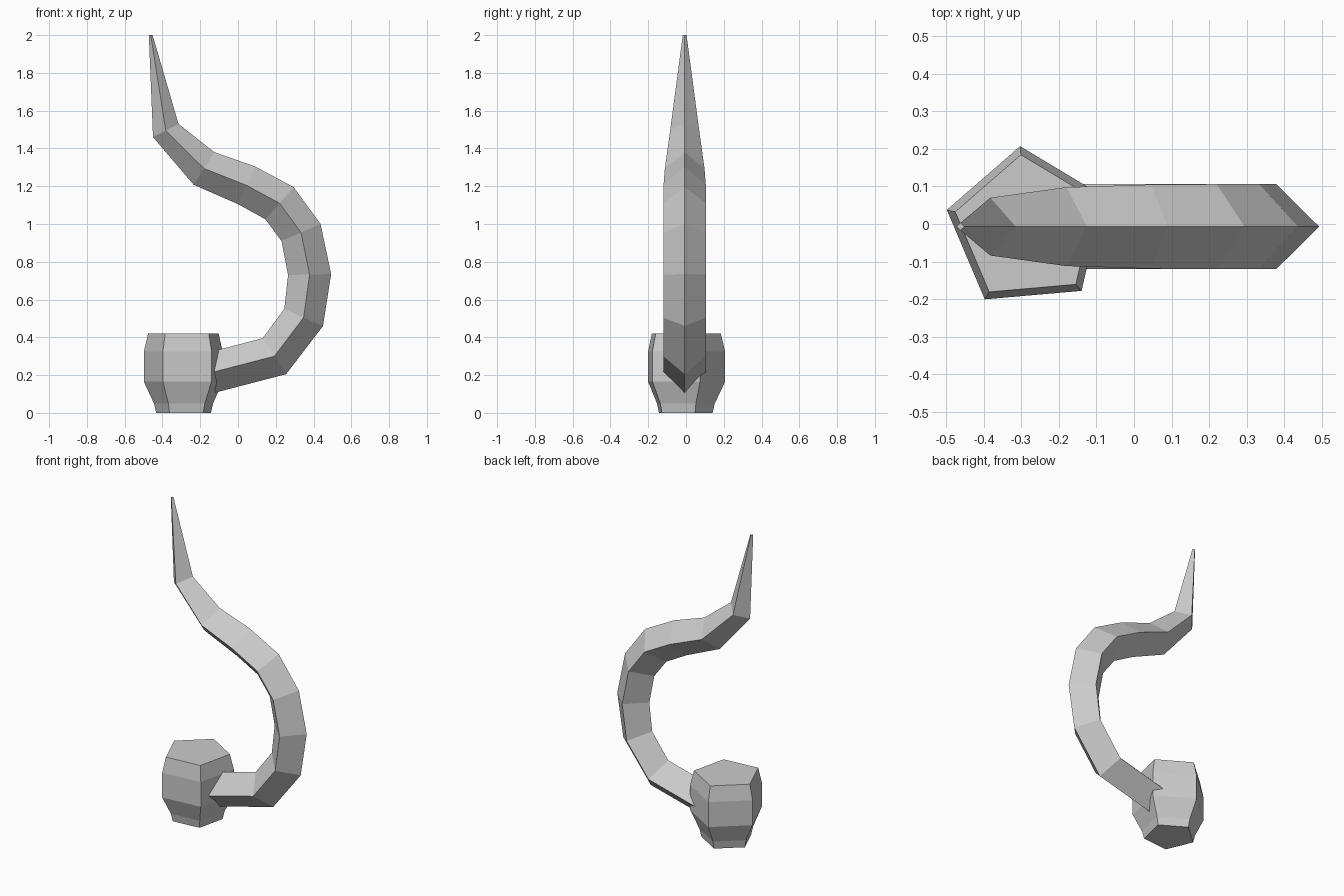
import bpy, bmesh
from math import sin, cos, radians

if "Cube" in bpy.data.objects:
    bpy.data.objects.remove(bpy.data.objects["Cube"])


def loft(name, rings):
    """Skin a list of equal-length rings into a closed, flat-shaded object."""
    bm = bmesh.new()
    loops = [[bm.verts.new(p) for p in ring] for ring in rings]
    n = len(loops[0])
    for a, b in zip(loops, loops[1:]):
        for i in range(n):
            j = (i + 1) % n
            bm.faces.new((a[i], a[j], b[j], b[i]))
    bm.faces.new(loops[0][::-1])
    bm.faces.new(loops[-1])
    bmesh.ops.recalc_face_normals(bm, faces=bm.faces[:])
    mesh = bpy.data.meshes.new(name)
    bm.to_mesh(mesh)
    bm.free()
    obj = bpy.data.objects.new(name, mesh)
    bpy.context.collection.objects.link(obj)
    return obj


# Five-sided barrel base: (height, radius)
CX, CY = -0.284, -0.012
barrel_profile = [(0, 0.153), (0.05, 0.165), (0.165, 0.22), (0.325, 0.22), (0.42, 0.197)]
angles = [radians(95 + 72 * i) for i in range(5)]
loft("barrel_base", [[(CX + r * cos(a), CY + r * sin(a), z) for a in angles]
                     for z, r in barrel_profile])

# Curved tail with a diamond section: outer x, z, inner x, z, half width in y
TY = -0.007
tail_sections = [
    (-0.18, 0.092, -0.23, 0.302, 0.113),
    (0.255, 0.205, 0.13, 0.395, 0.113),
    (0.45, 0.46, 0.245, 0.55, 0.113),
    (0.493, 0.735, 0.265, 0.73, 0.113),
    (0.437, 1.0, 0.23, 0.91, 0.113),
    (0.295, 1.195, 0.145, 1.025, 0.113),
    (0.09, 1.305, 0.0, 1.105, 0.112),
    (-0.125, 1.38, -0.235, 1.208, 0.105),
    (-0.315, 1.53, -0.45, 1.46, 0.077),
    (-0.452, 2.0, -0.472, 2.0, 0.01),
]
loft("curved_tail", [[(ox, TY, oz),
                      ((ox + ix) / 2, TY + w, (oz + iz) / 2),
                      (ix, TY, iz),
                      ((ox + ix) / 2, TY - w, (oz + iz) / 2)]
                     for ox, oz, ix, iz, w in tail_sections])
